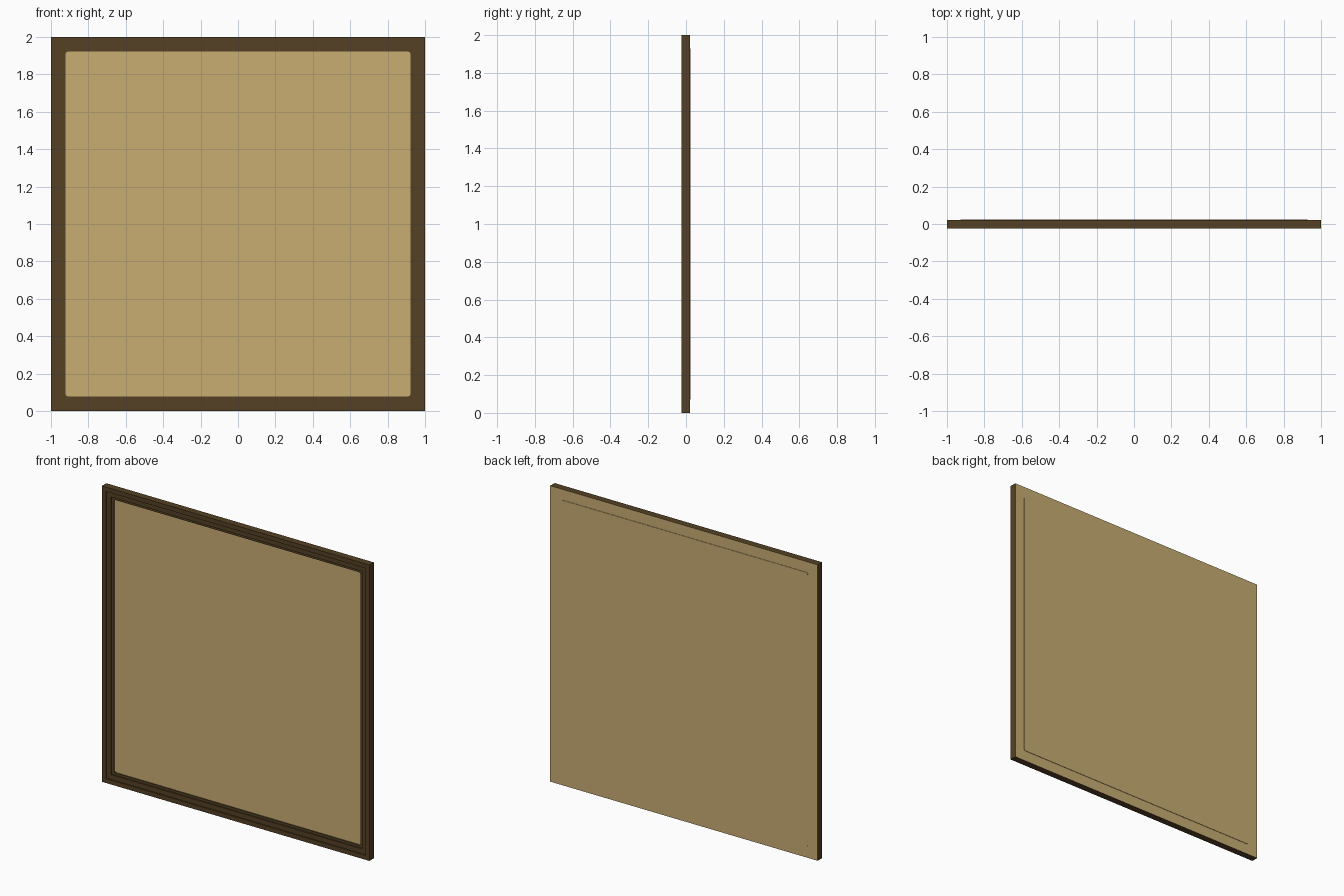
import bpy, bmesh, math

if "Cube" in bpy.data.objects:
    bpy.data.objects.remove(bpy.data.objects["Cube"])


def material(name, rgb):
    m = bpy.data.materials.new(name)
    m.diffuse_color = (*rgb, 1)
    m.use_nodes = True
    m.node_tree.nodes["Principled BSDF"].inputs["Base Color"].default_value = m.diffuse_color
    return m


brown = material("dark brown", (0.089, 0.053, 0.018))
tan = material("tan", (0.578, 0.423, 0.171))


def ring(bm, half, y, radius=0.0, steps=4):
    """Rounded square loop of vertices in the xz plane, centred at z = 1."""
    verts = []
    for c in range(4):
        mid = math.radians(45 + 90 * c)
        cx = math.copysign(half - radius, math.cos(mid))
        cz = math.copysign(half - radius, math.sin(mid))
        for i in range(steps + 1):
            a = math.radians(90 * c + 90 * i / steps)
            verts.append(bm.verts.new((cx + radius * math.cos(a), y,
                                       1 + cz + radius * math.sin(a))))
    return verts


def build(name, profile, mats, closed):
    """Join square loops into a solid; closed links last loop to first."""
    bm = bmesh.new()
    rings = [ring(bm, *p) for p in profile]
    n = len(rings[0])
    pairs = list(zip(rings, rings[1:]))
    if closed:
        pairs.append((rings[-1], rings[0]))
    else:
        bm.faces.new(rings[0])
        bm.faces.new(rings[-1])
    for a, b in pairs:
        for i in range(n):
            j = (i + 1) % n
            bm.faces.new((a[i], a[j], b[j], b[i]))
    bmesh.ops.remove_doubles(bm, verts=bm.verts, dist=1e-5)
    bmesh.ops.recalc_face_normals(bm, faces=bm.faces)
    if len(mats) > 1:
        # rear side of the frame takes the second colour
        for f in bm.faces:
            f.material_index = 1 if f.normal.y > 0.9 else 0
    me = bpy.data.meshes.new(name)
    bm.to_mesh(me)
    bm.free()
    for m in mats:
        me.materials.append(m)
    ob = bpy.data.objects.new(name, me)
    bpy.context.collection.objects.link(ob)
    return ob


# stepped frame: brown moulding, tan rear
build("frame", [
    (1.0, 0.022), (1.0, -0.025), (0.97, -0.025), (0.97, -0.017),
    (0.938, -0.017), (0.938, -0.009), (0.922, -0.009, 0.015),
    (0.922, 0.022, 0.015)], [brown, tan], True)

# central board, standing slightly proud at the rear
build("board", [(0.928, -0.002, 0.015), (0.928, 0.025, 0.015)], [tan], False)
